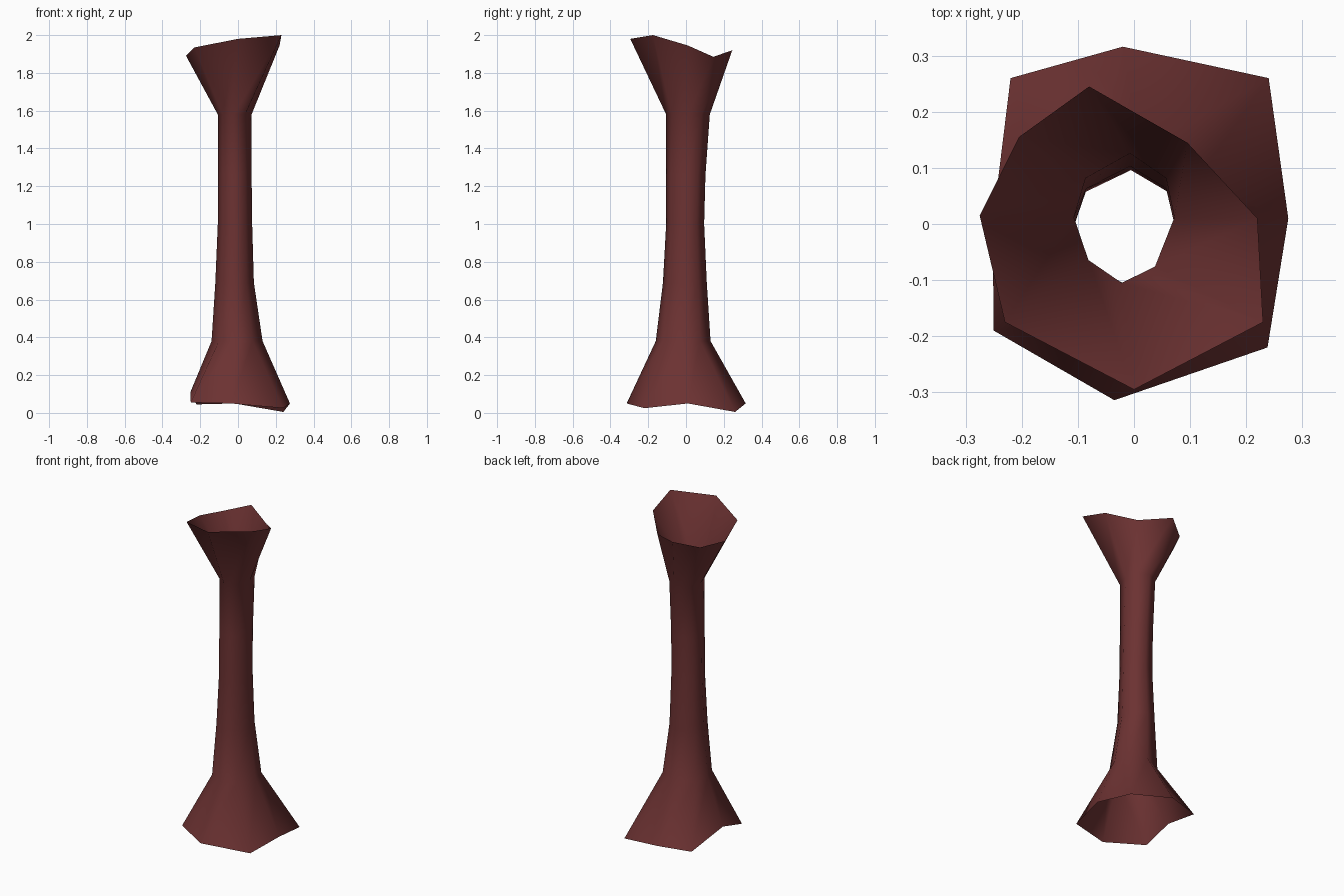
import bpy, bmesh

# End rims, counter-clockwise from the right-hand corner
FOOT = [(.275, .01, .05), (.24, .26, .005), (-.02, .316, .05), (-.22, .26, .045),
        (-.252, .0, .11), (-.25, -.19, .055), (-.035, -.314, .05), (.238, -.22, .025)]
RIM = [(.22, .01, 1.945), (.095, .145, 1.885), (-.08, .245, 1.92), (-.205, .155, 1.885),
       (-.275, .015, 1.89), (-.23, -.175, 1.935), (0, -.295, 1.98), (.23, -.175, 2.0)]
# Narrow shaft cross-section, and its extents per level: z, x min/max, y min/max
SHAFT = [(.075, 0), (.06, .06), (-.005, .098), (-.085, .06),
         (-.106, 0), (-.08, -.065), (-.02, -.1), (.04, -.075)]
LEVELS = [(.38, -.14, .13, -.16, .13), (.69, -.12, .084, -.122, .11),
          (1.0, -.107, .075, -.105, .096), (1.26, -.106, .072, -.105, .103),
          (1.58, -.107, .072, -.105, .126)]


def fit(z, x0, x1, y0, y1):
    """Stretch the shaft section to the given extents."""
    return [(x0 + (x + .106) / .181 * (x1 - x0), y0 + (y + .1) / .198 * (y1 - y0), z)
            for x, y in SHAFT]


# Open eight-sided tube, flared at both ends
bm = bmesh.new()
rings = [[bm.verts.new(p) for p in ring] for ring in [FOOT] + [fit(*l) for l in LEVELS] + [RIM]]
for a, b in zip(rings, rings[1:]):
    for i in range(8):
        j = (i + 1) % 8
        bm.faces.new((a[i], a[j], b[j], b[i])).smooth = True
mesh = bpy.data.meshes.new("flared_trunk")
bm.to_mesh(mesh)
bm.free()

bark = bpy.data.materials.new("dark red brown")
bark.diffuse_color = (.15, .032, .032, 1)
mesh.materials.append(bark)
bpy.context.collection.objects.link(bpy.data.objects.new("flared_trunk", mesh))
